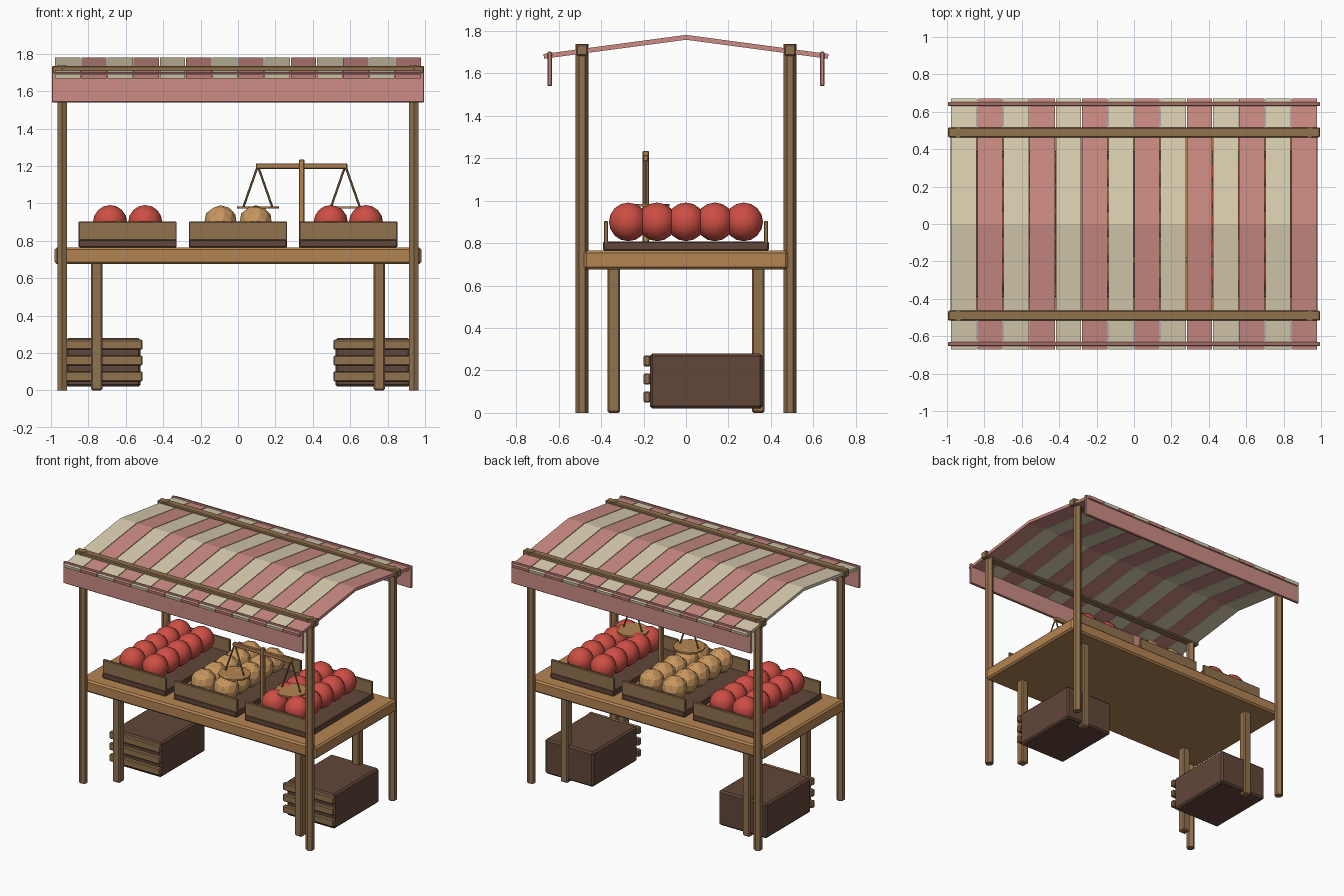
import bpy, bmesh, math
from mathutils import Vector, Matrix

if "Cube" in bpy.data.objects:
    bpy.data.objects.remove(bpy.data.objects["Cube"])


def material(name, r, g, b):
    m = bpy.data.materials.new(name)
    lin = [((c / 255 + 0.055) / 1.055) ** 2.4 for c in (r, g, b)]
    m.diffuse_color = (*lin, 1)
    m.use_nodes = True
    m.node_tree.nodes["Principled BSDF"].inputs["Base Color"].default_value = m.diffuse_color
    return m


WOOD = material("brown wood", 146, 114, 78)
TABLE = material("light wood", 180, 132, 82)
DARK = material("dark wood", 98, 70, 56)
PINK = material("dusty pink cloth", 204, 140, 132)
CREAM = material("cream cloth", 218, 207, 176)
RED = material("red fruit", 205, 78, 68)
TAN = material("tan fruit", 200, 150, 94)


def finish(name, bm, mat, bevel=0.0):
    me = bpy.data.meshes.new(name)
    bmesh.ops.recalc_face_normals(bm, faces=bm.faces)
    bm.to_mesh(me)
    bm.free()
    ob = bpy.data.objects.new(name, me)
    bpy.context.collection.objects.link(ob)
    me.materials.append(mat)
    if bevel:
        mod = ob.modifiers.new("bevel", "BEVEL")
        mod.width = bevel
        mod.segments = 1
    return ob


def box(name, x, y, z, mat, bevel=0.005):
    """Box from (min, max) ranges on each axis."""
    bm = bmesh.new()
    bmesh.ops.create_cube(bm, size=1)
    for v in bm.verts:
        v.co = Vector([(a + b) / 2 + c * (b - a) for c, (a, b) in zip(v.co, (x, y, z))])
    return finish(name, bm, mat, bevel)


def rod(name, p, q, r, mat, sides=6):
    """Prism between two points."""
    p, q = Vector(p), Vector(q)
    d = q - p
    rot = Vector((0, 0, 1)).rotation_difference(d).to_matrix().to_4x4()
    turn = Matrix.Rotation(math.pi / 2, 4, 'Z')
    bm = bmesh.new()
    bmesh.ops.create_cone(bm, cap_ends=True, segments=sides, radius1=r, radius2=r,
                          depth=d.length, matrix=Matrix.Translation((p + q) / 2) @ rot @ turn)
    # make sure a corner points along y
    return finish(name, bm, mat)


def around(c, w):
    return (c - w / 2, c + w / 2)


# table top
box("table_top", (-0.98, 0.98), (-0.48, 0.48), (0.675, 0.765), TABLE, 0.012)

for sx in (-1, 1):
    for sy in (-1, 1):
        # canopy posts (six sided) and table legs
        x, y = sx * 0.94, sy * 0.49
        bm = bmesh.new()
        ring = [(x + 0.03 * math.sin(k * math.pi / 3), y + 0.03 * math.cos(k * math.pi / 3)) for k in range(6)]
        f = bm.faces.new([bm.verts.new((a, b, 0)) for a, b in ring])
        top = bmesh.ops.extrude_face_region(bm, geom=[f], use_keep_orig=True)["geom"]
        for v in top:
            if isinstance(v, bmesh.types.BMVert):
                v.co.z = 1.737
        finish("canopy_post", bm, WOOD)
        box("table_leg", around(sx * 0.755, 0.06), around(sy * 0.34, 0.06), (0, 0.69), WOOD, 0.008)

    # crates under the table with front slats
    box("crate", around(sx * 0.72, 0.40), (-0.17, 0.36), (0.02, 0.28), DARK, 0.012)
    for z in (0.075, 0.16, 0.245):
        box("crate_slat", around(sx * 0.72, 0.42), (-0.20, -0.168), around(z, 0.053), WOOD, 0.006)

for sy in (-1, 1):
    # canopy beams and hanging valances
    box("canopy_beam", (-0.995, 0.995), around(sy * 0.49, 0.054), (1.682, 1.735), WOOD, 0.006)
    box("valance", (-0.995, 0.995), around(sy * 0.642, 0.02), (1.54, 1.702), PINK, 0.004)

# striped gable canopy
profile = [(-0.672, 1.691), (0, 1.781), (0.672, 1.691), (0.668, 1.669), (0, 1.758), (-0.668, 1.669)]
for i in range(14):
    x = -0.91 + i * 0.14
    bm = bmesh.new()
    a = [bm.verts.new((x - 0.0675, y, z)) for y, z in profile]
    b = [bm.verts.new((x + 0.0675, y, z)) for y, z in profile]
    for k in range(6):
        n = (k + 1) % 6
        bm.faces.new((a[k], a[n], b[n], b[k]))
    for s in (a, b):
        bm.faces.new((s[0], s[1], s[4], s[5]))
        bm.faces.new((s[1], s[2], s[3], s[4]))
    finish("canopy_stripe", bm, PINK if i % 2 else CREAM)

# trays of fruit
for tx, mat in ((-0.59, RED), (0, TAN), (0.59, RED)):
    box("tray_base", around(tx, 0.525), (-0.39, 0.39), (0.765, 0.808), DARK)
    for sy in (-1, 1):
        box("tray_board", around(tx, 0.525), around(sy * 0.377, 0.02), (0.80, 0.903), WOOD, 0.004)
    for cx in (-0.094, 0.094):
        for row in range(-2, 3):
            at = Matrix.Translation((tx + cx, row * 0.136, 0.9))
            bm = bmesh.new()
            if mat is RED:
                bmesh.ops.create_uvsphere(bm, u_segments=12, v_segments=8, radius=0.091, matrix=at)
                for f in bm.faces:
                    f.smooth = True
            else:
                bmesh.ops.create_icosphere(bm, subdivisions=2, radius=0.09, matrix=at)
            finish("fruit", bm, mat)

# balance scale
SX, SY = 0.34, -0.19
box("scale_post", around(SX, 0.03), around(SY, 0.03), (0.765, 1.235), TABLE, 0.004)
box("scale_beam", around(SX, 0.49), around(SY, 0.026), (1.185, 1.214), TABLE, 0.004)
for s in (-1, 1):
    px = SX + s * 0.234
    for d in (-0.078, 0.078):
        rod("scale_hanger", (px + d * 0.05, SY, 1.19), (px + d, SY, 0.978), 0.006, WOOD)
    rod("scale_pan", (px, SY, 0.972), (px, SY, 0.984), 0.112, TABLE, 12)
